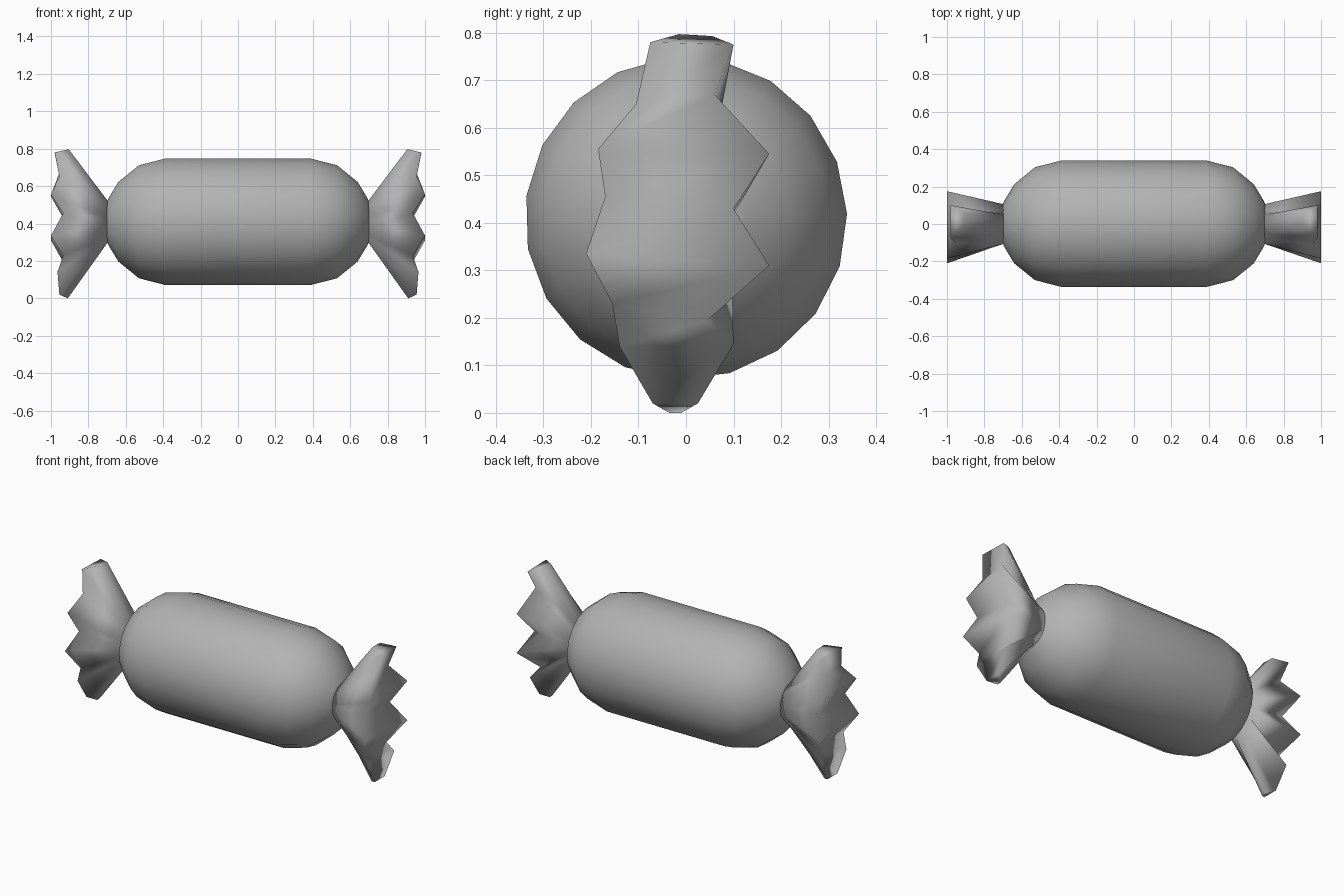
import bpy, bmesh, math

if "Cube" in bpy.data.objects:
    bpy.data.objects.remove(bpy.data.objects["Cube"])

CZ = 0.41      # height of the sweet's axis

# Mid grey paper
grey = bpy.data.materials.new("mid_grey")
grey.diffuse_color = (0.45, 0.45, 0.45, 1)
grey.use_nodes = True
grey.node_tree.nodes["Principled BSDF"].inputs["Base Color"].default_value = grey.diffuse_color


def finish(name, bm):
    bmesh.ops.recalc_face_normals(bm, faces=bm.faces)
    me = bpy.data.meshes.new(name)
    bm.to_mesh(me)
    bm.free()
    me.materials.append(grey)
    ob = bpy.data.objects.new(name, me)
    bpy.context.collection.objects.link(ob)
    for p in me.polygons:
        p.use_smooth = True
    return ob


# Body: rounded capsule turned about the x axis
half = [(0.39, 0.339), (0.53, 0.303), (0.64, 0.213), (0.69, 0.13), (0.705, 0.10)]
profile = [(-x, r) for x, r in reversed(half)] + half
N = 19
bm = bmesh.new()
rings = []
for x, r in profile:
    angles = [math.radians(1.5) + 2 * math.pi * i / N for i in range(N)]
    rings.append([bm.verts.new((x, r * math.cos(a), CZ + r * math.sin(a))) for a in angles])
for a, b in zip(rings, rings[1:]):
    for i in range(N):
        j = (i + 1) % N
        bm.faces.new((a[i], a[j], b[j], b[i]))
bm.faces.new(rings[0])
bm.faces.new(rings[-1])
finish("sweet_body", bm)

# Zigzag wrapper rim, bottom to top: x, (y, z) at front, (y, z) at back
rim = [
    (0.91, -0.035, 0.0, -0.01, 0.0),
    (0.955, -0.07, 0.02, 0.025, 0.02),
    (0.965, -0.14, 0.14, 0.10, 0.145),
    (0.935, -0.155, 0.23, 0.045, 0.195),
    (1.00, -0.21, 0.335, 0.175, 0.31),
    (0.935, -0.17, 0.455, 0.10, 0.43),
    (1.00, -0.185, 0.555, 0.175, 0.545),
    (0.955, -0.105, 0.65, 0.06, 0.67),
    (0.98, -0.075, 0.78, 0.10, 0.775),
    (0.905, -0.015, 0.797, 0.055, 0.793),
]


def wrapper_end(name, side):
    bm = bmesh.new()
    n = len(rim)
    front, back, neck_f, neck_b = [], [], [], []
    for i, (x, yf, zf, yb, zb) in enumerate(rim):
        front.append(bm.verts.new((side * x, yf, zf)))
        back.append(bm.verts.new((side * x, yb, zb)))
        a = math.radians(-80 + 160 * i / (n - 1))
        y, z = 0.107 * math.cos(a), CZ + 0.113 * math.sin(a)
        neck_f.append(bm.verts.new((side * 0.697, -y, z)))
        neck_b.append(bm.verts.new((side * 0.697, y, z)))
    for i in range(n - 1):
        bm.faces.new((front[i], front[i + 1], back[i + 1], back[i]))      # end face
        bm.faces.new((neck_f[i], neck_f[i + 1], front[i + 1], front[i]))  # flared sides
        bm.faces.new((neck_b[i], neck_b[i + 1], back[i + 1], back[i]))
    for i in (0, n - 1):
        bm.faces.new((neck_f[i], front[i], back[i], neck_b[i]))
    bm.faces.new(neck_f + neck_b[::-1])
    ob = finish(name, bm)
    # Area-weighted shading keeps the folds soft
    wn = ob.modifiers.new("soft_folds", 'WEIGHTED_NORMAL')
    wn.mode = 'FACE_AREA_WITH_ANGLE'


# Twisted ends, mirrored left and right
wrapper_end("wrapper_end_right", 1)
wrapper_end("wrapper_end_left", -1)
